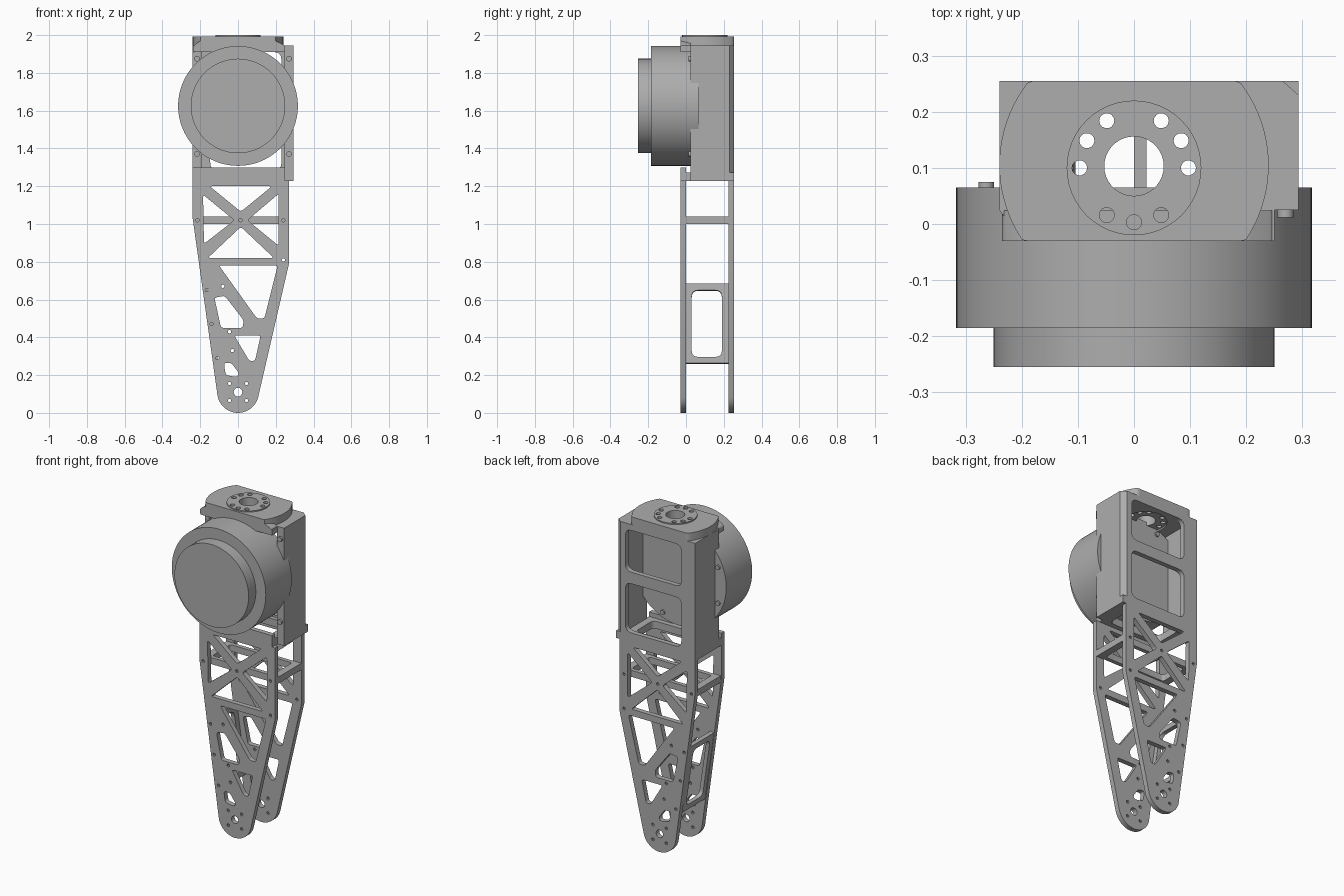
import bpy
from math import sin, cos, atan2, radians, pi
from mathutils import Matrix, Vector

cube = bpy.data.objects.get("Cube")
if cube:
    bpy.data.objects.remove(cube)

metal = bpy.data.materials.new("satin grey metal")
metal.use_nodes = True
GREY = (0.42, 0.42, 0.42, 1)
metal.diffuse_color = GREY
metal.node_tree.nodes["Principled BSDF"].inputs["Base Color"].default_value = GREY

# Frames: flat drawings lie either upright (x, z) or level (x, y)
UPRIGHT = Matrix.Rotation(pi / 2, 4, "X")
LEVEL = Matrix.Identity(4)


def finish(name):
    ob = bpy.context.object
    ob.name = name
    ob.data.materials.clear()
    ob.data.materials.append(metal)
    bpy.ops.object.shade_smooth_by_angle(angle=radians(35))
    return ob


def arc(cx, cy, r, a0=0, a1=360, n=20):
    last = n if a1 - a0 == 360 else n - 1
    return [(cx + r * cos(radians(a0 + (a1 - a0) * i / last)),
             cy + r * sin(radians(a0 + (a1 - a0) * i / last))) for i in range(n)]


def rounded(points, r=0.015, n=5):
    """Round every corner of a polygon with a quadratic blend."""
    out = []
    pts = [Vector(p) for p in points]
    for i, p in enumerate(pts):
        a, b = pts[i - 1] - p, pts[(i + 1) % len(pts)] - p
        p0 = p + a.normalized() * min(r, a.length * 0.45)
        p1 = p + b.normalized() * min(r, b.length * 0.45)
        for k in range(n):
            t = k / (n - 1)
            out.append(tuple(p0 * (1 - t) ** 2 + p * 2 * t * (1 - t) + p1 * t * t))
    return out


def rect(x0, x1, y0, y1):
    return [(x0, y0), (x1, y0), (x1, y1), (x0, y1)]


def plate(name, loops, frame, offset, thickness):
    """Extruded flat drawing: first loop is the outline, the others are holes."""
    cu = bpy.data.curves.new(name, "CURVE")
    cu.dimensions = "2D"
    cu.fill_mode = "BOTH"
    cu.extrude = thickness / 2
    for loop in loops:
        sp = cu.splines.new("POLY")
        sp.points.add(len(loop) - 1)
        for pt, co in zip(sp.points, loop):
            pt.co = (co[0], co[1], 0, 1)
        sp.use_cyclic_u = True
    ob = bpy.data.objects.new(name, cu)
    bpy.context.collection.objects.link(ob)
    ob.matrix_world = Matrix.Translation(offset) @ frame
    bpy.ops.object.select_all(action="DESELECT")
    ob.select_set(True)
    bpy.context.view_layer.objects.active = ob
    bpy.ops.object.convert(target="MESH")
    return finish(name)


def drum(name, r, y0, y1, x=0, z=1.625, n=96):
    bpy.ops.mesh.primitive_cylinder_add(vertices=n, radius=r, depth=y1 - y0,
                                        location=(x, (y0 + y1) / 2, z),
                                        rotation=(pi / 2, 0, 0))
    return finish(name)


# Truss cut-outs and screw holes shared by both leg plates
truss = [
    [(-.15, 1.2), (.18, 1.2), (.015, 1.065)],
    [(-.185, 1.155), (-.02, 1.02), (-.18, .895)],
    [(.215, 1.16), (.05, 1.02), (.215, .885)],
    [(.015, .985), (.19, .82), (-.16, .82)],
    [(-.1, .78), (.21, .78), (.14, .5), (.1, .5)],
    [(-.125, .61), (-.07, .62), (.03, .49), (.025, .45), (-.09, .45)],
    [(-.02, .41), (.12, .41), (.09, .275), (.06, .275)],
    [(-.075, .265), (-.035, .265), (.005, .21), (-.005, .19), (-.065, .2)],
]
screws = [(-.21, 1.25), (-.06, 1.25), (.12, 1.25), (-.215, 1.02), (.013, 1.02),
          (.24, 1.02), (.24, .81), (-.165, .65), (-.14, .47), (-.11, .29),
          (-.08, .67), (-.045, .43), (-.03, .33),
          (-.045, .155), (.045, .155), (-.045, .065), (.045, .065)]
leg_holes = [rounded(t) for t in truss] + [arc(x, z, .009, n=10) for x, z in screws]
leg_holes.append(arc(0, .11, .023))


def leg_outline(top, right):
    return arc(0, .11, .11, 188, 347) + [
        (.27, .79), (.27, 1.23), (right, 1.23), (right, top), (-.24, top), (-.24, 1.03)]


# Leg plates; the back one runs up as the windowed housing back
plate("front_leg_plate", [leg_outline(1.3, .25)] + leg_holes, UPRIGHT, (0, -.015, 0), .03)
windows = [rounded(rect(-.147, .23, z0, z1), .04) for z0, z1 in ((1.285, 1.585), (1.655, 1.91))]
plate("back_leg_plate", [leg_outline(1.945, .265)] + leg_holes + windows,
      UPRIGHT, (0, .24, 0), .03)

# Level cross brace between the leg plates
plate("cross_brace", [rect(-.235, .27, 0, .225),
                      rounded(rect(-.19, 0, .025, .2)),
                      rounded(rect(.022, .225, .025, .2))], LEVEL, (0, 0, 1.02), .04)

# Windowed side panel that follows the slanted leg edge
tilt = atan2(.135, .93)
along = Vector((-sin(tilt), 0, cos(tilt)))
inward = Vector((cos(tilt), 0, sin(tilt)))
frame = Matrix((Vector((0, 1, 0)), along, inward)).transposed().to_4x4()
foot = Vector((-.128, 0, .26)) + inward * .012
plate("slanted_side_panel", [rect(0, .225, 0, .425),
                             rounded(rect(.03, .19, .033, .39), .035)], frame, foot, .024)

# Housing: floor, side walls, top deck and front flange
plate("housing_floor", [[(-.24, -.03), (.25, -.03), (.25, .025), (.293, .025),
                         (.293, .255), (-.24, .255)],
                        rounded(rect(-.15, .2, .03, .2), .03)], LEVEL, (0, 0, 1.25), .045)
plate("left_wall", [[(.245, .025), (.293, .025), (.293, .23), (.265, .255), (.245, .255)]],
      LEVEL, (0, 0, 1.588), .715)
plate("right_wall", [rect(-.24, -.19, .025, .255)], LEVEL, (0, 0, 1.588), .715)
plate("top_deck", [[(-.2, -.03), (.25, -.03), (.25, .025), (.293, .025), (.293, .23),
                    (.265, .255), (-.24, .255), (-.24, .025)],
                   arc(0, .1, .118, n=40)], LEVEL, (0, 0, 1.928), .035)
plate("top_front_flange", [rounded([(-.235, 1.91), (.25, 1.91), (.25, 1.945), (.2, 1.97),
                                    (-.2, 1.97), (-.235, 1.945)], .01)],
      UPRIGHT, (0, -.003, 0), .054)

# Rounded cap with a bolt-circle ring
bolt_holes = [arc(.097 * cos(radians(a)), .1 + .097 * sin(radians(a)), .0135, n=14)
              for a in (0, 30, 60, 120, 150, 180, 240, 270, 300)]
cap = [(x, min(max(y, -.03), .255)) for x, y in arc(0, .105, .24, n=96)]
plate("cap", [cap, arc(0, .1, .118, n=48)], LEVEL, (0, 0, 1.969), .048)
plate("bolt_ring", [arc(0, .1, .12, n=48), arc(0, .103, .053, n=36)] + bolt_holes,
      LEVEL, (0, 0, 1.96), .08)

# Motor drum and its front cover
drum("motor_drum", .317, -.185, .065)
drum("motor_cover", .25, -.255, -.18)

# Screws at the housing corners and around the back of the drum
for x in (-.217, .27):
    for z in (1.37, 1.875):
        drum("corner_screw", .015, .012, .03, x, z, 12)
for k in range(8):
    a = radians(22.5 + 45 * k)
    drum("drum_screw", .014, .06, .075, .285 * cos(a), 1.625 + .285 * sin(a), 12)
